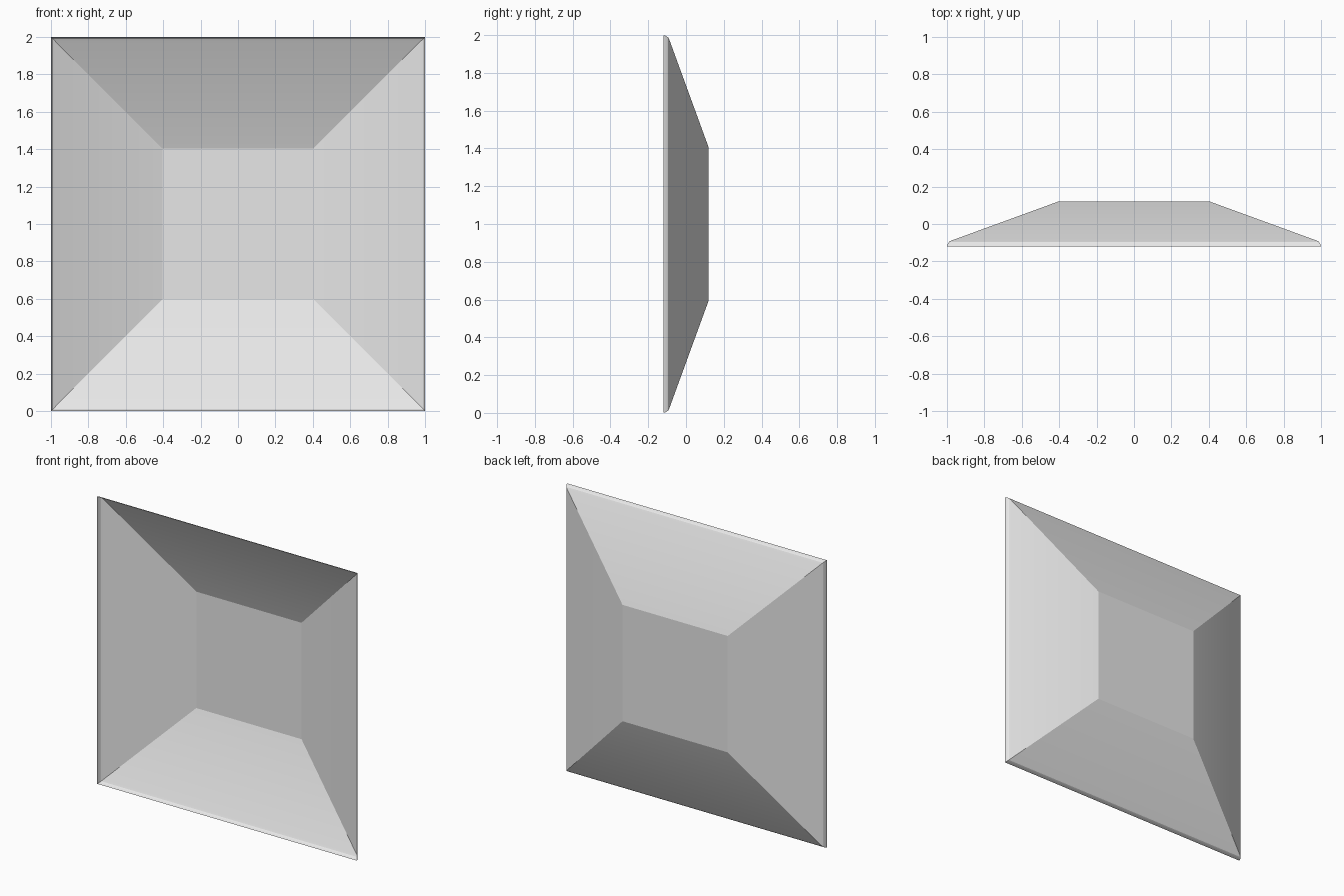
import bpy
import bmesh
import math

cube = bpy.data.objects.get("Cube")
if cube:
    bpy.data.objects.remove(cube, do_unlink=True)

# Single plain finish
grey = bpy.data.materials.new("light_grey")
grey.use_nodes = True
colour = (0.8, 0.8, 0.8, 1)
grey.diffuse_color = colour
grey.node_tree.nodes["Principled BSDF"].inputs["Base Color"].default_value = colour

# Square rings from the open front rim to the recessed back: (half size, y)
profile = [(1.0, -0.12), (0.995, -0.105), (0.988, -0.095), (0.975, -0.088), (0.405, 0.12)]
bm = bmesh.new()
rings = []
for half, y in profile:
    corners = [(-1, -1), (1, -1), (1, 1), (-1, 1)]
    rings.append([bm.verts.new((half * x, y, 1 + half * z)) for x, z in corners])

# Sloping sides and rolled rim
for outer, inner in zip(rings, rings[1:]):
    for i in range(4):
        j = (i + 1) % 4
        bm.faces.new((outer[i], outer[j], inner[j], inner[i]))

# Flat recessed centre
bm.faces.new(rings[-1])
bmesh.ops.recalc_face_normals(bm, faces=bm.faces)

mesh = bpy.data.meshes.new("recessed_panel")
bm.to_mesh(mesh)
bm.free()
mesh.materials.append(grey)
panel = bpy.data.objects.new("recessed_panel", mesh)
bpy.context.collection.objects.link(panel)

# Soften the rolled rim, keep the pyramid folds crisp
bpy.ops.object.select_all(action="DESELECT")
panel.select_set(True)
bpy.context.view_layer.objects.active = panel
bpy.ops.object.shade_smooth_by_angle(angle=math.radians(19))
